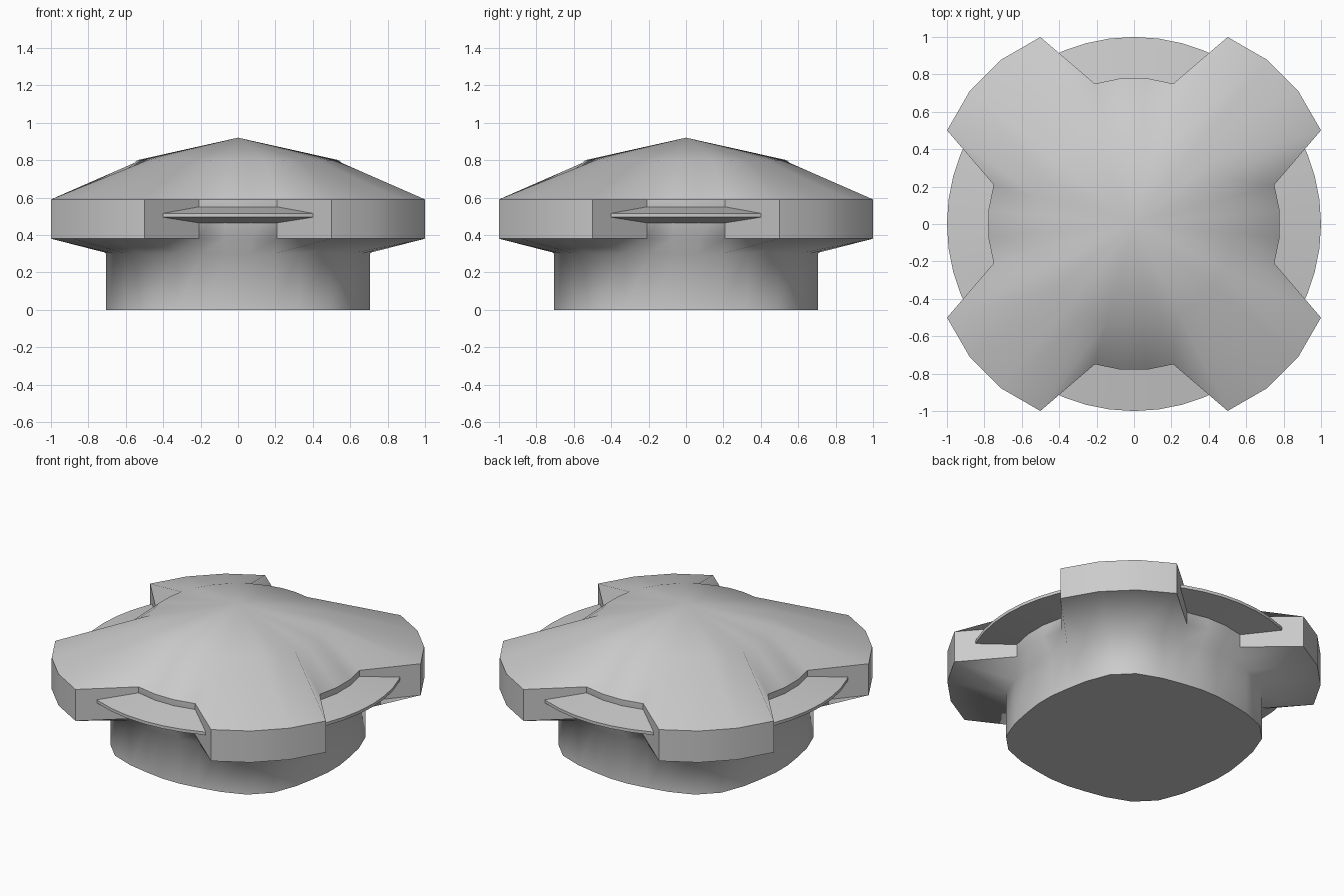
import bpy, bmesh, math

cube = bpy.data.objects.get("Cube")
if cube:
    bpy.data.objects.remove(cube, do_unlink=True)

grey = bpy.data.materials.new("light_grey")
grey.use_nodes = True
COLOUR = (0.6, 0.6, 0.6, 1)
grey.diffuse_color = COLOUR
grey.node_tree.nodes["Principled BSDF"].inputs["Base Color"].default_value = COLOUR


def make_object(name, bm):
    bmesh.ops.recalc_face_normals(bm, faces=bm.faces)
    mesh = bpy.data.meshes.new(name)
    bm.to_mesh(mesh)
    bm.free()
    mesh.materials.append(grey)
    obj = bpy.data.objects.new(name, mesh)
    bpy.context.collection.objects.link(obj)
    return obj


def add_ring(bm, angles, radii, z):
    return [bm.verts.new((r * math.cos(a), r * math.sin(a), z))
            for a, r in zip(angles, radii)]


def bridge(bm, low, high):
    n = len(low)
    return [bm.faces.new((low[i], low[(i + 1) % n], high[(i + 1) % n], high[i]))
            for i in range(n)]


# One quarter of the outline: angle, base radius, cross outline radius
QUARTER = [(-5.2, 0.71, 0.782), (5.2, 0.71, 0.782), (15.6, 0.715, 0.779),
           (26.6, 0.74, 1.118), (39, 0.775, 1.13), (51, 0.775, 1.13),
           (63.4, 0.74, 1.118), (74.4, 0.715, 0.779)]
points = [(math.radians(a + 90 * q), b, o) for q in range(4) for a, b, o in QUARTER]
angles, base, outline = zip(*points)
count = len(points)

# Body: round base, four diagonal arms and a shallow domed top
bm = bmesh.new()
rings = [add_ring(bm, angles, base, 0), add_ring(bm, angles, base, 0.3),
         add_ring(bm, angles, outline, 0.38), add_ring(bm, angles, outline, 0.59),
         add_ring(bm, angles, [0.54] * count, 0.8)]
for low, high in zip(rings, rings[1:]):
    bridge(bm, low, high)
apex = bm.verts.new((0, 0, 0.92))
top = rings[-1]
for i in range(count):
    bm.faces.new((top[i], top[(i + 1) % count], apex))
bm.faces.new(rings[0][::-1])
for face in bm.faces:
    face.smooth = True


def sharpen(a, b):
    bm.edges.get((a, b)).smooth = False


# Crisp edges around the floor, the arm walls and the roof line
for i in range(count):
    j = (i + 1) % count
    sharpen(rings[0][i], rings[0][j])
    sharpen(rings[3][i], rings[3][j])
    if 2 <= i % 8 <= 6:
        sharpen(rings[2][i], rings[2][j])
    if i % 8 in (2, 3, 6, 7):
        sharpen(rings[2][i], rings[3][i])
make_object("domed_cross_body", bm)

# Thin tapered flange showing between the arms
bm = bmesh.new()
SEGMENTS = 48
turn = [2 * math.pi * i / SEGMENTS for i in range(SEGMENTS)]
profile = [(0.68, 0.451), (1, 0.495), (1, 0.515), (0.68, 0.566)]
loops = [add_ring(bm, turn, [r] * SEGMENTS, z) for r, z in profile]
for low, high in zip(loops, loops[1:] + loops[:1]):
    bridge(bm, low, high)
flange = make_object("flange_ring", bm)
bpy.ops.object.select_all(action='DESELECT')
flange.select_set(True)
bpy.context.view_layer.objects.active = flange
bpy.ops.object.shade_smooth_by_angle(angle=math.radians(30))
